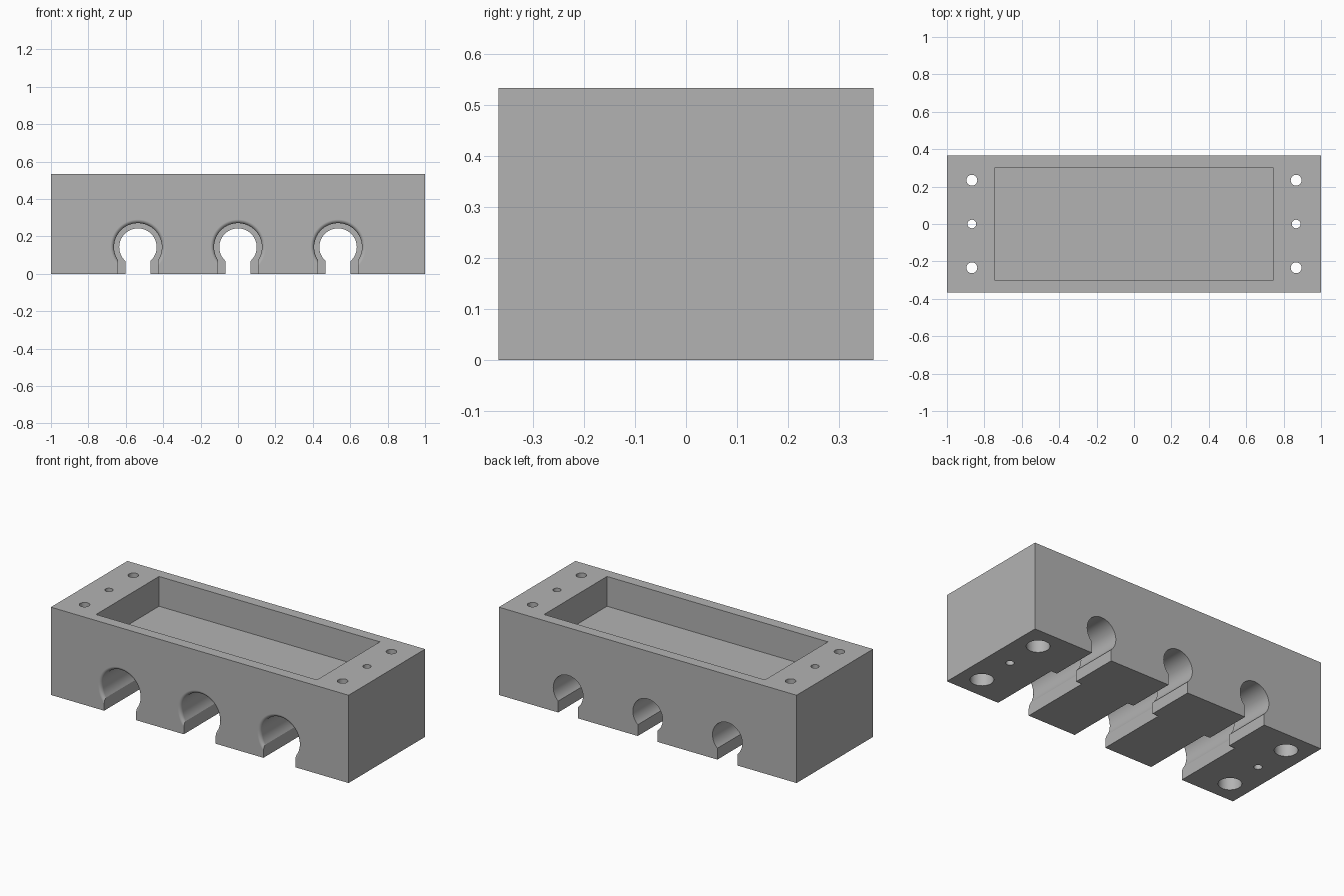
import bpy, bmesh
from math import cos, sin, pi, radians

if "Cube" in bpy.data.objects:
    bpy.data.objects.remove(bpy.data.objects["Cube"])

HX, HY, H = 1.0, 0.367, 0.533      # half length, half depth, height
BORE_Z, STEP_Y = 0.143, 0.075      # bore axis height, where the bore narrows

grey = bpy.data.materials.new("plain grey")
grey.use_nodes = True
grey.diffuse_color = (0.45, 0.45, 0.45, 1)
grey.node_tree.nodes["Principled BSDF"].inputs["Base Color"].default_value = (0.45, 0.45, 0.45, 1)


def finish(name, bm):
    bmesh.ops.recalc_face_normals(bm, faces=bm.faces[:])
    mesh = bpy.data.meshes.new(name)
    bm.to_mesh(mesh)
    bm.free()
    mesh.materials.append(grey)
    obj = bpy.data.objects.new(name, mesh)
    bpy.context.collection.objects.link(obj)
    return obj


def box(name, x0, x1, y0, y1, z0, z1):
    bm = bmesh.new()
    bmesh.ops.create_cube(bm, size=1)
    for v in bm.verts:
        v.co = (x1 if v.co.x > 0 else x0, y1 if v.co.y > 0 else y0, z1 if v.co.z > 0 else z0)
    return finish(name, bm)


def lathe(name, profile, place, sides):
    """Closed solid of rings (radius, distance); place maps (u, v, distance) to space."""
    bm = bmesh.new()
    rings = []
    for r, d in profile:
        angles = [2 * pi * i / sides for i in range(sides)]
        rings.append([bm.verts.new(place(r * cos(a), r * sin(a), d)) for a in angles])
    for lo, hi in zip(rings, rings[1:]):
        for i in range(sides):
            j = (i + 1) % sides
            bm.faces.new((lo[i], lo[j], hi[j], hi[i]))
    bm.faces.new(rings[0])
    bm.faces.new(rings[-1])
    return finish(name, bm)


block = box("block", -HX, HX, -HY, HY, 0, H)

# Open tray sunk in the top
cutters = [box("tray_cutter", -0.742, 0.742, -0.302, 0.302, 0.352, H + 0.1)]

# Keyhole channels: wide bore with a rounded mouth, narrow bore behind, slots below
WIDE, ROUND = 0.128, 0.02
mouth = [(WIDE + ROUND, -HY - 0.05)]
for k in range(7):
    a = k * pi / 12
    mouth.append((WIDE + ROUND - ROUND * sin(a), -HY + ROUND - ROUND * cos(a)))
mouth.append((WIDE, STEP_Y))
for cx in (-0.535, 0, 0.535):
    along_y = lambda u, v, d, cx=cx: (cx + u, d, BORE_Z + v)
    cutters += [
        lathe("wide_bore_cutter", mouth, along_y, 64),
        box("wide_slot_cutter", cx - 0.107, cx + 0.107, -HY - 0.1, STEP_Y, -0.1, BORE_Z),
        lathe("narrow_bore_cutter", [(0.1, 0), (0.1, HY + 0.1)], along_y, 64),
        box("narrow_slot_cutter", cx - 0.067, cx + 0.067, 0, HY + 0.1, -0.1, BORE_Z),
    ]

# Screw holes in both end flanges, the corner ones counterbored from below
for cx in (-0.867, 0.867):
    for cy in (-0.234, 0, 0.234):
        along_z = lambda u, v, d, cx=cx, cy=cy: (cx + u, cy + v, d)
        if cy:
            profile = [(0.064, -0.1), (0.064, 0.2), (0.029, 0.2), (0.029, H + 0.1)]
        else:
            profile = [(0.023, -0.1), (0.023, H + 0.1)]
        cutters.append(lathe("screw_hole_cutter", profile, along_z, 32))

# Carve the block
bpy.ops.object.select_all(action="DESELECT")
block.select_set(True)
bpy.context.view_layer.objects.active = block
for cutter in cutters:
    cutter.hide_render = True
    mod = block.modifiers.new("carve", "BOOLEAN")
    mod.operation = "DIFFERENCE"
    mod.solver = "EXACT"
    mod.object = cutter
    bpy.ops.object.modifier_apply(modifier=mod.name)
    bpy.data.objects.remove(cutter)

# Smooth bores and mouths, flat outer faces
bpy.ops.object.shade_smooth_by_angle(angle=radians(30))
weighted = block.modifiers.new("flat faces", "WEIGHTED_NORMAL")
weighted.keep_sharp = True
